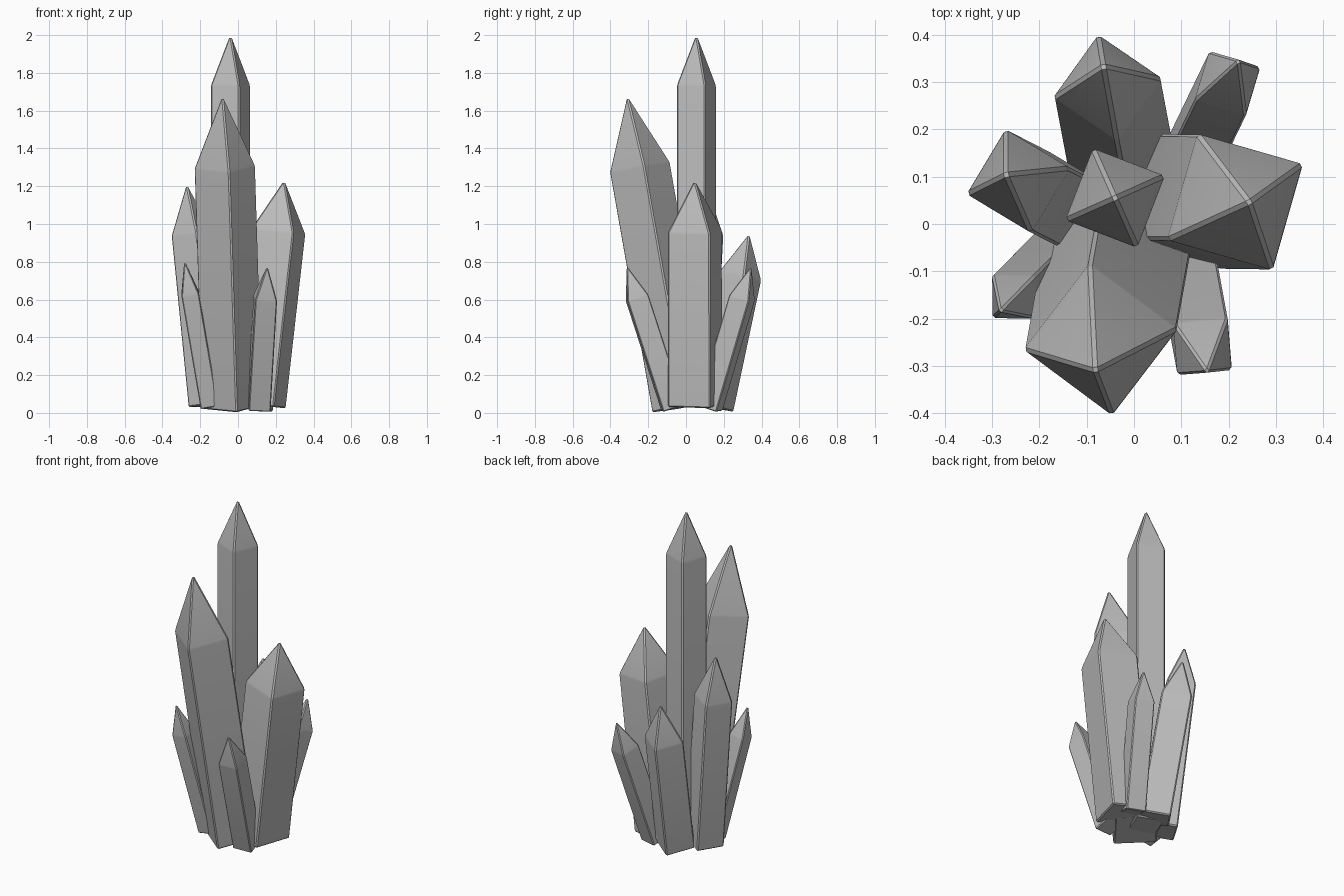
import bpy, bmesh, math
from mathutils import Vector, Matrix

if "Cube" in bpy.data.objects:
    bpy.data.objects.remove(bpy.data.objects["Cube"], do_unlink=True)

# Single grey stone colour
GREY = (0.5, 0.5, 0.5, 1)
stone = bpy.data.materials.new("grey_crystal")
stone.use_nodes = True
stone.diffuse_color = GREY
stone.node_tree.nodes["Principled BSDF"].inputs["Base Color"].default_value = GREY


def crystal(name, base, apex, radius, tip, turn, bevel=0.007):
    """Four-sided shaft with a pyramid point, leaning from base to apex."""
    base, apex = Vector(base), Vector(apex)
    axis = apex - base
    length = axis.length
    bm = bmesh.new()

    def ring(z):
        return [bm.verts.new((radius * math.cos(a), radius * math.sin(a), z))
                for a in (math.radians(turn + 90 * i) for i in range(4))]

    low, high = ring(0), ring(length - tip)
    point = bm.verts.new((0, 0, length))
    bm.faces.new(low[::-1])
    for i in range(4):
        j = (i + 1) % 4
        bm.faces.new((low[i], low[j], high[j], high[i]))
        bm.faces.new((high[i], high[j], point))

    # Narrow chamfer on every edge
    bmesh.ops.bevel(bm, geom=bm.edges[:], offset=bevel, segments=1,
                    affect='EDGES', profile=0.5, clamp_overlap=True)
    lean = Vector((0, 0, 1)).rotation_difference(axis).to_matrix().to_4x4()
    bm.transform(Matrix.Translation(base) @ lean)
    bmesh.ops.recalc_face_normals(bm, faces=bm.faces[:])

    mesh = bpy.data.meshes.new(name)
    bm.to_mesh(mesh)
    bm.free()
    mesh.materials.append(stone)
    obj = bpy.data.objects.new(name, mesh)
    bpy.context.collection.objects.link(obj)
    bpy.ops.object.select_all(action='DESELECT')
    obj.select_set(True)
    bpy.context.view_layer.objects.active = obj
    bpy.ops.object.shade_smooth_by_angle(angle=math.radians(30))


# Large crystals
crystal("centre_crystal", (-0.04, 0.055, 0.03), (-0.04, 0.055, 2.01), 0.115, 0.275, 24)
crystal("front_crystal", (-0.03, -0.02, 0.03), (-0.082, -0.312, 1.685), 0.165, 0.39, 8)
crystal("left_crystal", (0.11, 0.048, 0.04), (0.245, 0.046, 1.235), 0.165, 0.275, 29)
crystal("right_crystal", (-0.155, 0.045, 0.04), (-0.272, 0.105, 1.22), 0.113, 0.275, 14)
crystal("back_crystal", (-0.028, 0.14, 0.03), (-0.065, 0.336, 0.955), 0.118, 0.235, 10)

# Small outer crystals
crystal("front_right_shard", (-0.152, -0.05, 0.035), (-0.284, -0.185, 0.81), 0.066, 0.185, 45, 0.005)
crystal("front_left_shard", (0.11, -0.07, 0.025), (0.155, -0.314, 0.78), 0.082, 0.18, 50, 0.005)
crystal("back_left_shard", (0.115, 0.125, 0.025), (0.222, 0.347, 0.78), 0.08, 0.18, 28, 0.005)
